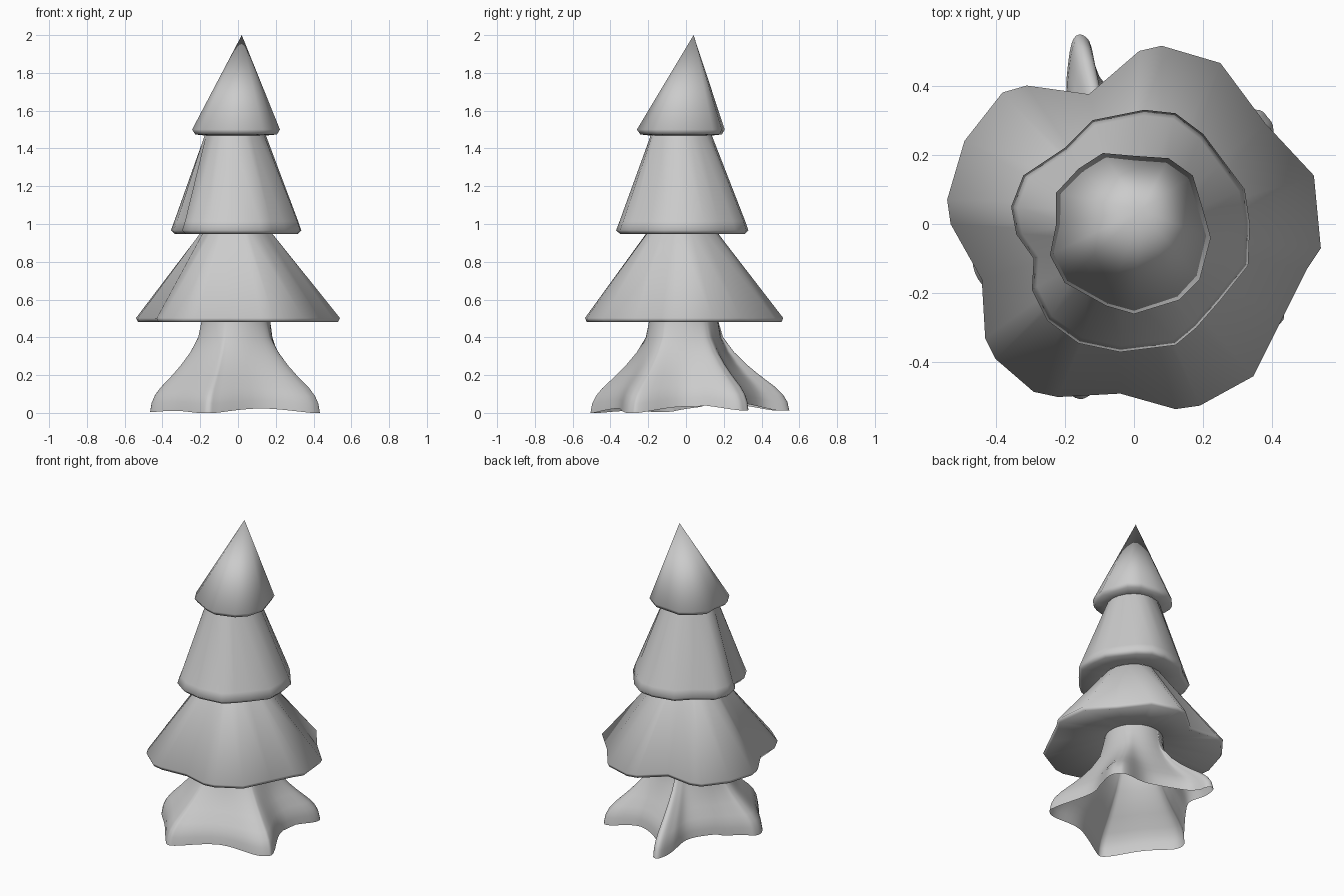
import bpy, bmesh, math
from mathutils import Vector

if "Cube" in bpy.data.objects:
    bpy.data.objects.remove(bpy.data.objects["Cube"])


def skin(name, rings, angle, apex=None):
    """Join rings (top to bottom) into an open shell, with an optional point on top."""
    bm = bmesh.new()
    vs = [[bm.verts.new(p) for p in ring] for ring in rings]
    n = len(vs[0])
    for a, b in zip(vs, vs[1:]):
        for i in range(n):
            j = (i + 1) % n
            bm.faces.new((a[i], b[i], b[j], a[j]))
    if apex:
        tip = bm.verts.new(apex)
        for i in range(n):
            bm.faces.new((tip, vs[0][i], vs[0][(i + 1) % n]))
    me = bpy.data.meshes.new(name)
    bm.to_mesh(me)
    bm.free()
    ob = bpy.data.objects.new(name, me)
    bpy.context.collection.objects.link(ob)
    bpy.ops.object.select_all(action='DESELECT')
    ob.select_set(True)
    bpy.context.view_layer.objects.active = ob
    bpy.ops.object.shade_smooth_by_angle(angle=math.radians(angle))
    return ob


def tier(name, outline, rim, neck_low, neck_high=None, apex=None, angle=110):
    """Branch skirt: neck = (x, y, radius, z), rim = [(scale, z), ...] of the outline."""
    pts = sorted(outline, key=lambda p: math.atan2(p[1], p[0]))

    def circle(cx, cy, r, z):
        return [(cx + r * x / math.hypot(x, y), cy + r * y / math.hypot(x, y), z)
                for x, y in pts]
    rings = [circle(*neck_high)] if neck_high else []
    rings += [[(x * s, y * s, z) for x, y in pts] for s, z in rim]
    rings.append(circle(*neck_low))
    return skin(name, rings, angle, apex)


def smooth_loop(pts, steps):
    """Closed Catmull-Rom curve through the points."""
    v = [Vector(p) for p in pts]
    out = []
    for i in range(len(v)):
        a, b, c, d = (v[(i + k) % len(v)] for k in (-1, 0, 1, 2))
        for s in range(steps):
            t = s / steps
            out.append(b + 0.5 * t * ((c - a) + t * ((2 * a - 5 * b + 4 * c - d)
                                                     + t * (3 * (b - c) + d - a))))
    return out


NECK1 = (-0.015, -0.025, 0.163, 1.468)
NECK2 = (-0.01, -0.02, 0.18, 0.965)
NECK3 = (-0.01, -0.012, 0.175, 0.545)

# top branches
tier("top_branches",
     [(0, .197), (.10, .19), (.17, .14), (.2, .04), (.222, -.04), (.19, -.16),
      (.13, -.22), (0, -.26), (-.08, -.237), (-.2, -.17), (-.243, -.09),
      (-.225, 0), (-.225, .09), (-.16, .16), (-.09, .205)],
     [(1, 1.5), (.93, 1.474)], NECK1, apex=(0.02, 0.04, 2.0))

# middle branches
tier("middle_branches",
     [(.03, .33), (.12, .32), (.2, .26), (.26, .18), (.32, .1), (.335, 0),
      (.33, -.12), (.25, -.22), (.18, -.3), (.12, -.35), (-.04, -.37),
      (-.16, -.345), (-.25, -.28), (-.295, -.19), (-.29, -.1), (-.34, -.03),
      (-.355, .05), (-.32, .14), (-.2, .22), (-.12, .3)],
     [(.95, 1.015), (1, .967), (.94, .946)], NECK2, neck_high=NECK1)

# lower branches
tier("lower_branches",
     [(.08, .515), (.25, .465), (.38, .29), (.52, .14), (.54, -.07), (.5, -.13),
      (.43, -.27), (.345, -.44), (.19, -.525), (.12, -.535), (-.04, -.49),
      (-.22, -.5), (-.29, -.485), (-.4, -.39), (-.43, -.33), (-.44, -.16),
      (-.53, 0), (-.54, .07), (-.49, .24), (-.38, .38), (-.31, .4),
      (-.13, .375), (.015, .5)],
     [(1, .502), (.98, .48)], NECK3, neck_high=NECK2)

# trunk: ground outline with five root tips, blended up into a round neck
ground = smooth_loop(
    [(.33, 0), (.40, .24), (.385, .31), (.33, .33), (.13, .29), (-.08, .40),
     (-.13, .53), (-.175, .535), (-.195, .42), (-.2, .28), (-.28, .15),
     (-.41, -.02), (-.46, -.08), (-.45, -.16), (-.33, -.30), (-.21, -.46),
     (-.16, -.505), (-.1, -.48), (.12, -.365), (.34, -.33), (.42, -.29),
     (.425, -.23)], 5)
# height, share of the ground outline
PROFILE = [(.545, 0), (.48, .04), (.40, .1), (.32, .25), (.25, .43), (.20, .58),
           (.13, .81), (.09, .91), (.05, .97), (0, 1)]
rings = []
for z, share in PROFILE:
    ring = []
    for p in ground:
        neck = p.normalized() * NECK3[2] + Vector(NECK3[:2])
        q = neck.lerp(p, share)
        # arch the hem between the roots, a little higher at the back
        lift = .04 * max(0, min(1, (.5 - p.length) / .2)) + (.012 if p.y > .1 else 0)
        ring.append((q.x, q.y, z + lift * (1 - z / .545) ** 2))
    rings.append(ring)
skin("trunk", rings, 80)
